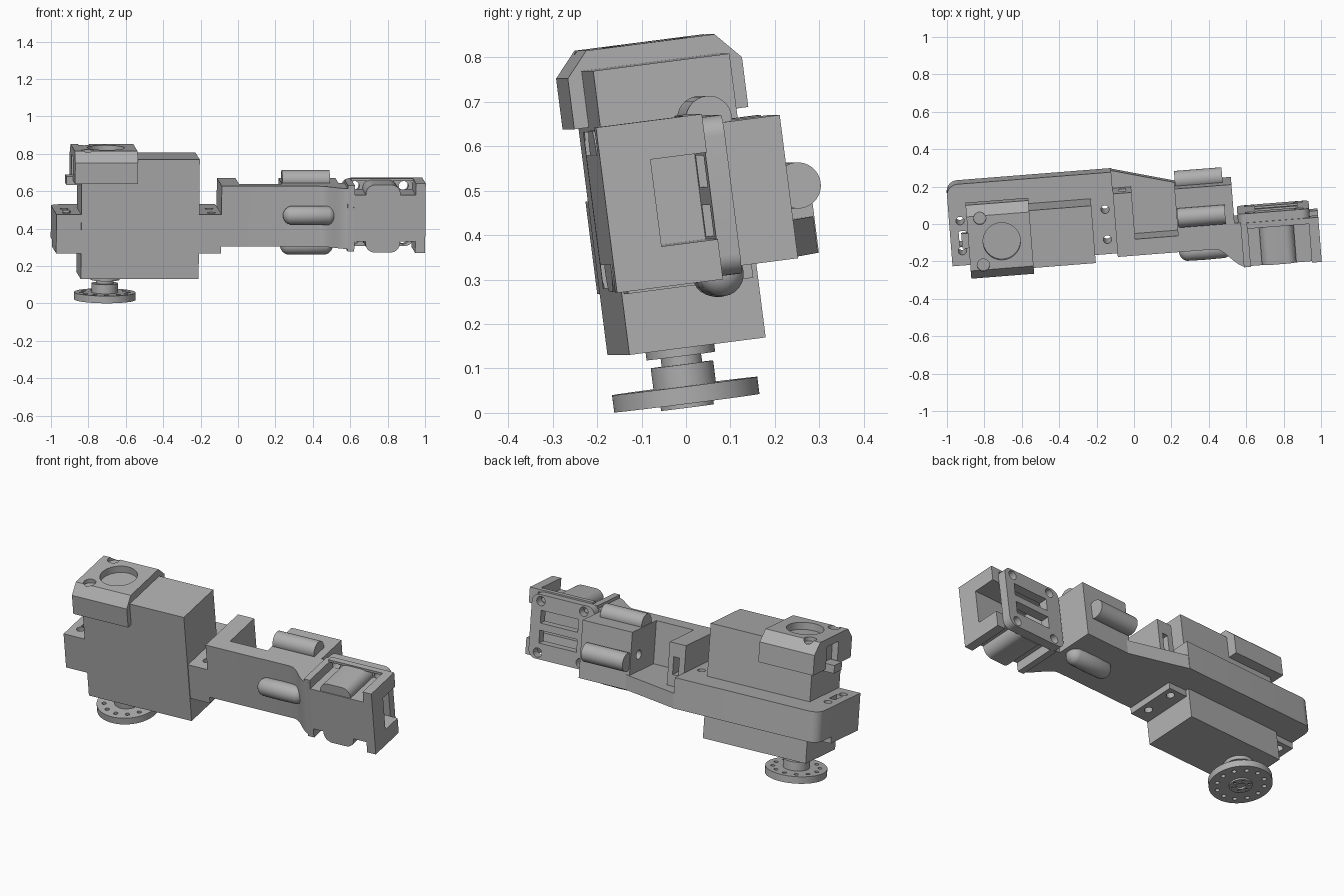
import bpy, bmesh, math
from mathutils import Matrix, Vector

cube = bpy.data.objects.get("Cube")
if cube:
    bpy.data.objects.remove(cube)

# The whole assembly is built square, then tilted and turned by this frame
FRAME = (Matrix.Translation((0, 0, 0.45)) @ Matrix.Rotation(math.radians(4.5), 4, "Z")
         @ Matrix.Rotation(math.radians(7.3), 4, "X"))

GREY = bpy.data.materials.new("plain grey")
GREY.use_nodes = True
GREY.diffuse_color = (0.43, 0.43, 0.43, 1)
GREY.node_tree.nodes["Principled BSDF"].inputs["Base Color"].default_value = (0.43, 0.43, 0.43, 1)

PLACE = {"u": lambda a, b, t: (t, a, b),
         "v": lambda a, b, t: (a, t, b),
         "w": lambda a, b, t: (a, b, t)}


def prism(name, pts, axis, lo, hi):
    """Extrude a flat outline along one axis of the assembly frame."""
    bm = bmesh.new()
    ends = [[bm.verts.new(PLACE[axis](a, b, t)) for a, b in pts] for t in (lo, hi)]
    bm.faces.new(ends[0])
    bm.faces.new(ends[1])
    n = len(pts)
    for i in range(n):
        j = (i + 1) % n
        bm.faces.new((ends[0][i], ends[0][j], ends[1][j], ends[1][i]))
    bmesh.ops.recalc_face_normals(bm, faces=bm.faces)
    mesh = bpy.data.meshes.new(name)
    bm.to_mesh(mesh)
    bm.free()
    mesh.materials.append(GREY)
    obj = bpy.data.objects.new(name, mesh)
    bpy.context.collection.objects.link(obj)
    return obj


def box(name, u, v, w):
    return prism(name, [(u[0], v[0]), (u[1], v[0]), (u[1], v[1]), (u[0], v[1])], "w", *w)


def arc(a, b, r, start, end, n=8):
    angles = [math.radians(start + (end - start) * i / n) for i in range(n + 1)]
    return [(a + r * math.cos(t), b + r * math.sin(t)) for t in angles]


def rounded(a, b, r):
    """Rectangle outline with rounded corners."""
    (a0, a1), (b0, b1) = a, b
    return (arc(a1 - r, b1 - r, r, 0, 90) + arc(a0 + r, b1 - r, r, 90, 180)
            + arc(a0 + r, b0 + r, r, 180, 270) + arc(a1 - r, b0 + r, r, 270, 360))


def rod(name, axis, centre, r, lo, hi, n=32):
    return prism(name, arc(*centre, r, 0, 360 - 360 / n, n - 1), axis, lo, hi)


def cut(targets, cutters):
    """Subtract the cutters from every target, then remove them."""
    for t in targets:
        for c in cutters:
            mod = t.modifiers.new("cut", "BOOLEAN")
            mod.operation, mod.solver, mod.object = "DIFFERENCE", "EXACT", c
        deps = bpy.context.evaluated_depsgraph_get()
        mesh = bpy.data.meshes.new_from_object(t.evaluated_get(deps))
        t.modifiers.clear()
        t.data = mesh
    for c in cutters:
        bpy.data.objects.remove(c)


# Motor body with its overhanging chamfered cap
box("motor_body", (-0.852, -0.22), (-0.15, 0.16), (-0.303, 0.341))
cap = prism("motor_cap", [(-0.183, 0.213), (-0.183, 0.328), (-0.134, 0.385), (0.158, 0.385),
                          (0.213, 0.326), (0.213, 0.213)], "u", -0.89, -0.553)
AXIS = (-0.712, 0.012)
cut([cap], [rod("c", "w", AXIS, 0.1, 0.345, 0.5, 48),
            rod("c", "w", (-0.82, 0.144), 0.033, 0.362, 0.5),
            rod("c", "w", (-0.82, -0.108), 0.033, 0.362, 0.5),
            box("c", (-1, -0.853), (-0.04, 0.08), (0.1, 0.34))])
box("cable_plug", (-0.925, -0.84), (-0.03, 0.05), (0.19, 0.235))

# Output shaft and drilled horn disc
HORN = (-0.71, 0.003)
rod("shaft_collar", "w", HORN, 0.078, -0.325, -0.29)
rod("shaft_neck", "w", HORN, 0.046, -0.35, -0.31)
rod("horn_hub", "w", HORN, 0.071, -0.4, -0.344)
disc = rod("horn_disc", "w", HORN, 0.165, -0.432, -0.393, 48)
boss = rod("horn_boss", "w", HORN, 0.06, -0.442, -0.425)
cut([disc], [rod("c", "w", p, 0.012, -0.5, -0.3, 12) for p in arc(*HORN, 0.125, 0, 330, 11)])
cut([boss], [rod("c", "w", HORN, 0.026, -0.5, -0.43, 16)]
    + [rod("c", "w", p, 0.008, -0.5, -0.436, 8) for p in arc(*HORN, 0.043, 0, 300, 5)])

# Mounting plate round the motor, with drilled ears at both ends
plate = prism("mount_plate", [(-0.985, -0.145), (-0.1, -0.145), (-0.1, 0.294)]
              + arc(-0.925, 0.234, 0.06, 90, 180), "w", -0.128, 0.044)
ears = [box("outer_ear", (-0.985, -0.84), (-0.145, 0.14), (-0.165, -0.12)),
        box("inner_ear", (-0.23, -0.1), (-0.145, 0.14), (-0.165, -0.12))]
cut([plate] + ears, [rod("c", "w", (u, v), 0.022, -0.4, 0.3, 20)
                     for u in (-0.926, -0.148) for v in (-0.066, 0.096)]
    + [box("c", (-0.938, -0.9), (-0.04, 0.04), (-0.4, 0.3))])
prism("slanted_web", [(-0.11, -0.1), (0.25, -0.1), (0.25, 0.196), (-0.11, 0.294)],
      "w", -0.128, -0.045)

# Arm with a pocket open to the back, flaring out to the wrist
flare = [(0.42 + 0.16 * t / 8, -0.145 - 0.107 * (t / 8) ** 2 * (3 - t / 4)) for t in range(9)]
arm = prism("arm", [(-0.1, -0.145)] + flare + [(0.605, -0.254), (0.605, -0.013), (0.536, -0.013),
                                               (0.536, 0.196), (-0.1, 0.196)], "w", -0.128, 0.197)
cut([arm], [box("c", (0, 0.23), (-0.057, 0.5), (-0.045, 0.5)),
            box("c", (-0.065, -0.03), (0.1, 0.5), (0.02, 0.12)),
            rod("c", "u", (0.11, 0.05), 0.026, 0.1, 0.3, 20)])

# Four cable lugs round the arm
rod("top_lug", "u", (0.04, 0.208), 0.052, 0.235, 0.49)
rod("back_lug", "u", (0.22, 0.034), 0.052, 0.235, 0.49)
for name, centre in (("front_lug", (-0.165, 0.042)), ("bottom_lug", (0.025, -0.142))):
    r = 0.052
    bm = bmesh.new()
    bmesh.ops.create_uvsphere(bm, u_segments=24, v_segments=12, radius=r)
    for vert in bm.verts:
        x, y, z = vert.co
        if abs(z) < 1e-5:
            z = 0
        vert.co = (z + (0.09 if z > 0 else -0.09 if z < 0 else 0) + 0.37, x + centre[0], y + centre[1])
    mesh = bpy.data.meshes.new(name)
    bm.to_mesh(mesh)
    bm.free()
    mesh.materials.append(GREY)
    bpy.context.collection.objects.link(bpy.data.objects.new(name, mesh))

# Wrist frame: end wall, inner wall, core and rounded bulge, hollowed through
wrist = [box("wrist_end_wall", (0.932, 0.985), (-0.254, -0.013), (-0.149, 0.226)),
         box("wrist_core", (0.6, 0.94), (-0.254, -0.013), (-0.086, 0.163)),
         prism("wrist_bulge", rounded((0.665, 0.85), (-0.147, 0.218), 0.05), "v", -0.25, -0.013)]
box("wrist_inner_wall", (0.568, 0.605), (-0.252, -0.013), (-0.14, 0.215))
cut(wrist, [box("c", (0.63, 1.2), (-0.141, 0.1), (-0.058, 0.139))])

# Rounded back plate with two slots and four screw holes
back = prism("wrist_back_plate", rounded((0.555, 0.94), (-0.142, 0.218), 0.045), "v", -0.013, 0.036)
cut([back], [box("c", (0.65, 0.88), (-0.3, 0.3), w) for w in ((0.06, 0.132), (-0.052, 0.02))]
    + [rod("c", "v", (u, w), 0.026, -0.3, 0.3, 20) for u in (0.622, 0.885) for w in (-0.106, 0.182)])
box("wrist_top_rim", (0.6, 0.94), (-0.045, -0.013), (0.212, 0.226))

# Tilt everything into place and smooth the round surfaces
bpy.ops.object.select_all(action="DESELECT")
for obj in bpy.context.collection.objects:
    if obj.type == "MESH" and GREY.name in obj.data.materials:
        obj.matrix_world = FRAME
        obj.select_set(True)
        bpy.context.view_layer.objects.active = obj
bpy.ops.object.shade_smooth_by_angle(angle=math.radians(35))
